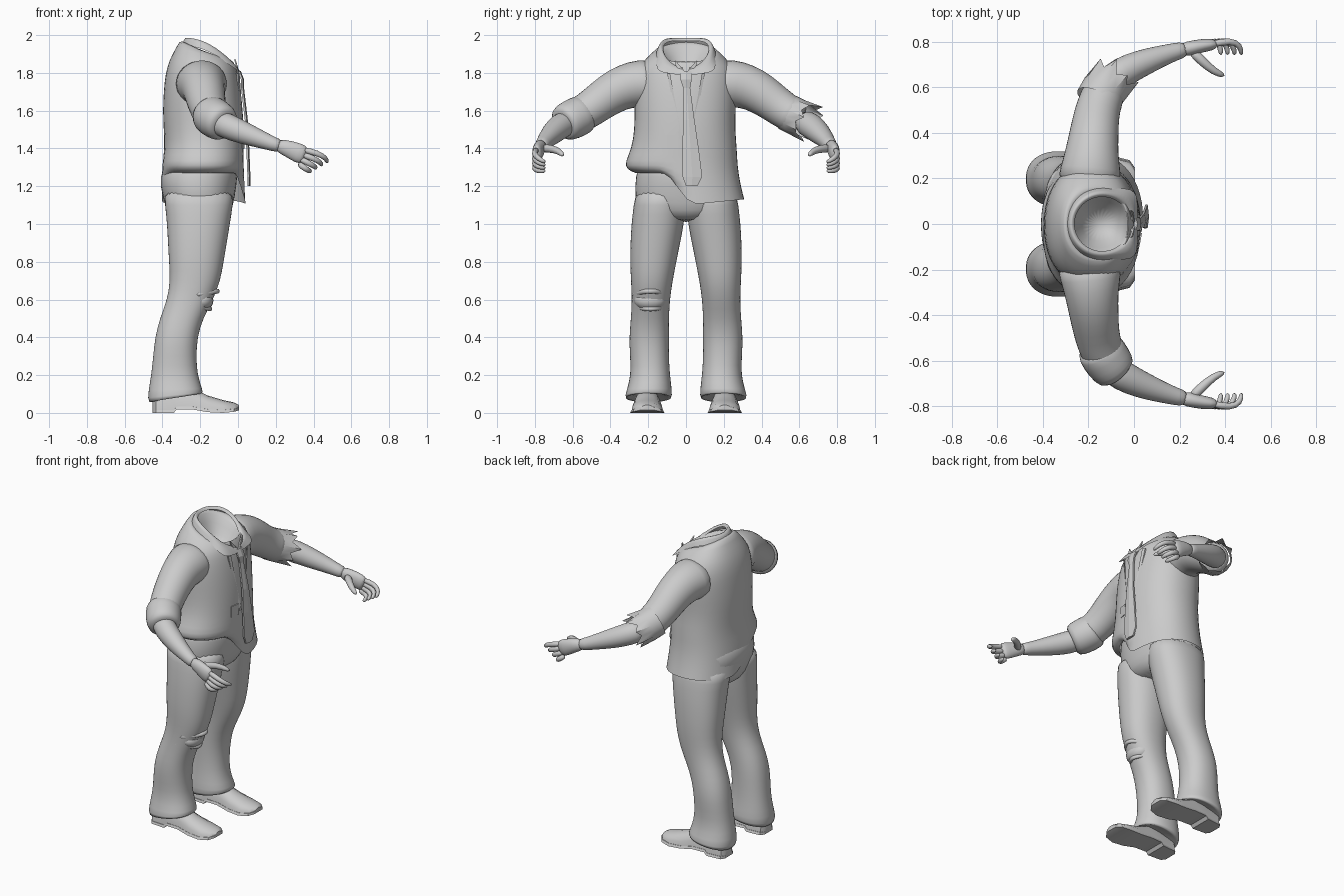
import bpy, bmesh, math
from mathutils import Vector as V

if "Cube" in bpy.data.objects:
    bpy.data.objects.remove(bpy.data.objects["Cube"])

grey = bpy.data.materials.new("plain grey")
grey.diffuse_color = (0.6, 0.6, 0.6, 1)
grey.use_nodes = True
grey.node_tree.nodes["Principled BSDF"].inputs["Base Color"].default_value = grey.diffuse_color


def finish(name, bm, smooth=True, sub=0):
    bmesh.ops.recalc_face_normals(bm, faces=bm.faces)
    me = bpy.data.meshes.new(name)
    bm.to_mesh(me)
    bm.free()
    me.materials.append(grey)
    ob = bpy.data.objects.new(name, me)
    bpy.context.collection.objects.link(ob)
    for p in me.polygons:
        p.use_smooth = smooth
    if sub:
        m = ob.modifiers.new("Smooth", 'SUBSURF')
        m.levels = m.render_levels = sub
    return ob


def loft(name, rings, cap0=False, cap1=False, sub=1, closed=True, smooth=True):
    bm = bmesh.new()
    rows = [[bm.verts.new(p) for p in r] for r in rings]
    n = len(rows[0])
    for a, b in zip(rows, rows[1:]):
        for i in range(n if closed else n - 1):
            j = (i + 1) % n
            bm.faces.new((a[i], a[j], b[j], b[i]))
    if cap0:
        bm.faces.new(rows[0])
    if cap1:
        bm.faces.new(rows[-1])
    return finish(name, bm, smooth, sub)


def oval(z, x0, x1, y0, y1, slope=0.0, n=24, e=0.9):
    """Horizontal ring inside a box; slope lifts the front (+x) edge."""
    pts = []
    for i in range(n):
        a = 2 * math.pi * i / n
        c, s = math.cos(a), math.sin(a)
        c2 = math.copysign(abs(c) ** e, c)
        s2 = math.copysign(abs(s) ** e, s) if abs(s) > 1e-6 else 0.0
        pts.append(V(((x0 + x1) / 2 + (x1 - x0) / 2 * c2,
                      (y0 + y1) / 2 + (y1 - y0) / 2 * s2, z + slope * c)))
    return pts


def tube(name, path, n=12, side=1, sub=1, jag=0.0, caps=(True, True)):
    """Path items: x, y, z, sideways radius, upward radius."""
    pts = [V((p[0], p[1] * side, p[2])) for p in path]
    rings = []
    for i, p in enumerate(pts):
        t = (pts[min(i + 1, len(pts) - 1)] - pts[max(i - 1, 0)]).normalized()
        u = t.cross(V((0, 0, 1))).normalized()
        w = u.cross(t)
        ring = []
        for k in range(n):
            a = 2 * math.pi * k / n
            d = u * path[i][3] * math.cos(a) + w * path[i][-1] * math.sin(a)
            if jag and i == len(pts) - 1 and k % 2:
                d = d * 1.2 + t * jag * (1 if k % 4 == 1 else 0.5)
            ring.append(p + d)
        rings.append(ring)
    return loft(name, rings, caps[0], caps[1], sub)


def plate(name, corners, depth=0.008):
    rings = [[V(c) + V((dx, 0, 0)) for c in corners] for dx in (0, depth)]
    return loft(name, rings, True, True, 0, smooth=False)


# Shirt body: short bloused hem on one side, long loose hem on the other
hem = []
for k in range(3):
    ring = []
    long = oval(0, -.40 - .005 * k, .032 + .006 * k, -.30, .275 + .018 * k)
    short = [oval(0, -.41, .03, -.325, .275), oval(0, -.405, .03, -.32, .275),
             oval(0, -.38, .0, -.27, .26)][k]
    for p, q in zip(long, short):
        if p.x > -.12:
            w = 1.0 if p.y > -.01 else 0.0
        else:
            w = min(1, max(0, (p.y + .2) / .3))
            w = w * w * (3 - 2 * w)
        r = q.lerp(p, w)
        zs = (1.33, 1.29, 1.27)[k]
        zl = (1.30, 1.20, 1.10 + .1 * max(0, p.y))[k]
        r.z = zs + (zl - zs) * w
        ring.append(r)
    hem.insert(0, ring)
body = [(1.40, -.39, .032, -.29, .272), (1.50, -.395, .032, -.275, .262),
        (1.60, -.40, .027, -.275, .265), (1.70, -.395, .017, -.275, .27),
        (1.79, -.387, .002, -.265, .265), (1.85, -.365, -.01, -.24, .24, -.02),
        (1.90, -.325, -.025, -.185, .185, -.04),
        (1.925, -.30, -.025, -.147, .147, -.065),
        (1.86, -.26, -.04, -.11, .11, -.05), (1.76, -.20, -.10, -.04, .04)]
loft("shirt_body", hem + [oval(*r) for r in body], cap1=True)

# Collar with folded points and an open front
rows = [[], [], []]
for i in range(33):
    a = math.radians(8 + 344 * i / 32)
    m = min(a, 2 * math.pi - a)
    c, s = math.cos(a), math.sin(a)
    g = math.exp(-((m - .8) / .3) ** 2)
    z = 1.96 - .08 * c - .04 * c * c
    for row, d, dz in zip(rows, (-.008, .008, .03 + .045 * g),
                          (-.03, 0, -.055 - .02 * g)):
        row.append(V((-.14 + (.13 + d) * c, (.128 + d) * s, z + dz)))
loft("collar", rows, sub=1, closed=False)

# Tie, its neck straps, the shirt opening and the pocket tab
tie = [(1.81, .005, 0, .028), (1.765, .022, 0, .03), (1.72, .022, .004, .018),
       (1.55, .042, .015, .03), (1.40, .050, .024, .043),
       (1.25, .056, .034, .052), (1.20, .056, .03, .03)]
loft("tie", [[V((x + dx, y + w * sy, z)) for dx, sy in
              ((-.006, -1), (.004, -1), (.010, 0), (.004, 1), (-.006, 1))]
             for z, x, y, w in tie], True, True, 0, smooth=False)
for s in (1, -1):
    plate("tie_strap", [(.0, 0, 1.80), (.0, 0, 1.765), (-.012, .055 * s, 1.84),
                        (-.02, .06 * s, 1.87)])
    plate("shirt_opening", [(-.01, .10 * s, 1.80), (.0, .085 * s, 1.80),
                            (.028, .015 * s, 1.42), (.026, .03 * s, 1.42)])
plate("pocket_tab", [(.016, -.10, 1.40), (.027, -.04, 1.40),
                     (.027, -.04, 1.47), (.016, -.10, 1.47)])

# Arms
for s, label in ((1, "left"), (-1, "right")):
    tube(label + "_sleeve", [
        (-.20, .16, 1.74, .15, .13), (-.19, .24, 1.745, .135, .13),
        (-.185, .32, 1.73, .118, .122), (-.175, .40, 1.69, .11, .112),
        (-.165, .48, 1.63, .102, .102), (-.145, .55, 1.582, .098, .098),
        (-.115, .61, 1.555, .092, .092)], 16, s)
    if s > 0:
        tube("torn_cuff", [(-.16, .54, 1.59, .10), (-.135, .585, 1.567, .10),
                           (-.095, .635, 1.545, .088)], 16, s, 0, .055, (False, False))
    else:
        tube("rolled_cuff", [(-.16, .53, 1.59, .095), (-.15, .55, 1.58, .108),
                             (-.11, .61, 1.55, .108), (-.075, .655, 1.53, .098),
                             (-.072, .658, 1.528, .06)], 16, s)
    tube(label + "_forearm", [
        (-.13, .61, 1.55, .07), (-.05, .67, 1.515, .07), (.03, .705, 1.482, .062),
        (.11, .735, 1.452, .05), (.19, .76, 1.422, .038), (.23, .768, 1.41, .036)], 14, s)
    tube(label + "_palm", [
        (.20, .762, 1.42, .035, .036), (.27, .778, 1.398, .032, .046),
        (.32, .787, 1.375, .03, .055), (.36, .79, 1.36, .024, .05)], 12, s)
    for k in range(4):
        tube(label + "_finger", [
            (.335 - .006 * k, .788, 1.395 - .024 * k, .019),
            (.425 - .022 * k, .808, 1.375 - .028 * k, .017),
            (.468 - .03 * k, .785, 1.347 - .022 * k, .015),
            (.473 - .03 * k, .74, 1.325 - .015 * k, .011)], 8, s)
    tube(label + "_thumb", [(.25, .765, 1.40, .026), (.30, .715, 1.40, .023),
                            (.35, .67, 1.385, .019), (.40, .65, 1.362, .012)], 8, s)

# Trousers
hips = [(1.36, -.36, 0, -.25, .24), (1.25, -.425, 0, -.268, .26),
        (1.15, -.40, -.015, -.275, .272), (1.07, -.38, -.03, -.25, .25),
        (1.01, -.34, -.07, -.12, .12)]
loft("trouser_hips", [oval(*r) for r in hips], True, True)
leg = [(1.20, -.40, -.02, .0, .265), (1.10, -.387, -.025, .0, .278),
       (1.0, -.377, -.042, .01, .29), (.9, -.372, -.058, .03, .295),
       (.8, -.366, -.075, .05, .297), (.7, -.36, -.092, .07, .292),
       (.6, -.375, -.13, .085, .287), (.5, -.415, -.185, .09, .292),
       (.4, -.44, -.215, .09, .302), (.3, -.45, -.22, .09, .297),
       (.2, -.46, -.215, .085, .292), (.12, -.475, -.185, .073, .315),
       (.065, -.482, -.185, .073, .33, .03), (.10, -.42, -.22, .11, .28, .02)]
for s, label in ((1, "left"), (-1, "right")):
    loft(label + "_trouser_leg",
         [[V((p.x, p.y * s, p.z)) for p in oval(*r)] for r in leg], True, True)

# Torn knee: bare knee between two cloth lips
bm = bmesh.new()
bmesh.ops.create_uvsphere(bm, u_segments=16, v_segments=10, radius=1)
for v in bm.verts:
    v.co = V((-.19 + .06 * v.co.x, -.19 + .085 * v.co.y, .595 + .055 * v.co.z))
finish("bare_knee", bm)
for name, x, z, lift in (("upper_knee_lip", -.105, .625, .02),
                         ("lower_knee_lip", -.145, .575, -.025)):
    tube(name, [(x - .12 * t * t, -.188 + .098 * t, z + lift * (1 - t * t), .012, .014)
                for t in (-1, -.75, -.5, -.25, 0, .25, .5, .75, 1)], 8)

# Shoes: upper and a wider welt share one outline of x, half width, base, top
outline = [(-.452, .035, .0, .09), (-.435, .06, 0, .12), (-.34, .066, 0, .14),
           (-.325, .066, .018, .14), (-.24, .07, .018, .13), (-.16, .08, .004, .092),
           (-.08, .085, 0, .068), (-.02, .07, .006, .055), (.005, .035, .014, .042)]


def shoe(name, s, extra, thick):
    rings = []
    for x, w, zb, zt in outline:
        top = zb + thick if thick else zt
        ring = []
        for k in range(16):
            a = 2 * math.pi * k / 16
            y = (w + extra) * math.cos(a)
            up = max(0, math.sin(a)) ** (.3 if thick else .75)
            ring.append(V((x, .205 * s + y, zb + (top - zb) * up)))
        rings.append(ring)
    loft(name, rings, True, True, 0)


for s, label in ((1, "left"), (-1, "right")):
    shoe(label + "_shoe", s, 0, 0)
    shoe(label + "_sole", s, .006, .02)

# Keep hard edges crisp on smooth parts
bpy.ops.object.select_all(action='DESELECT')
for ob in bpy.context.scene.objects:
    if ob.name.endswith(("_shoe", "_sole")) or ob.name == "torn_cuff":
        ob.select_set(True)
        bpy.context.view_layer.objects.active = ob
bpy.ops.object.shade_smooth_by_angle(angle=math.radians(40))
